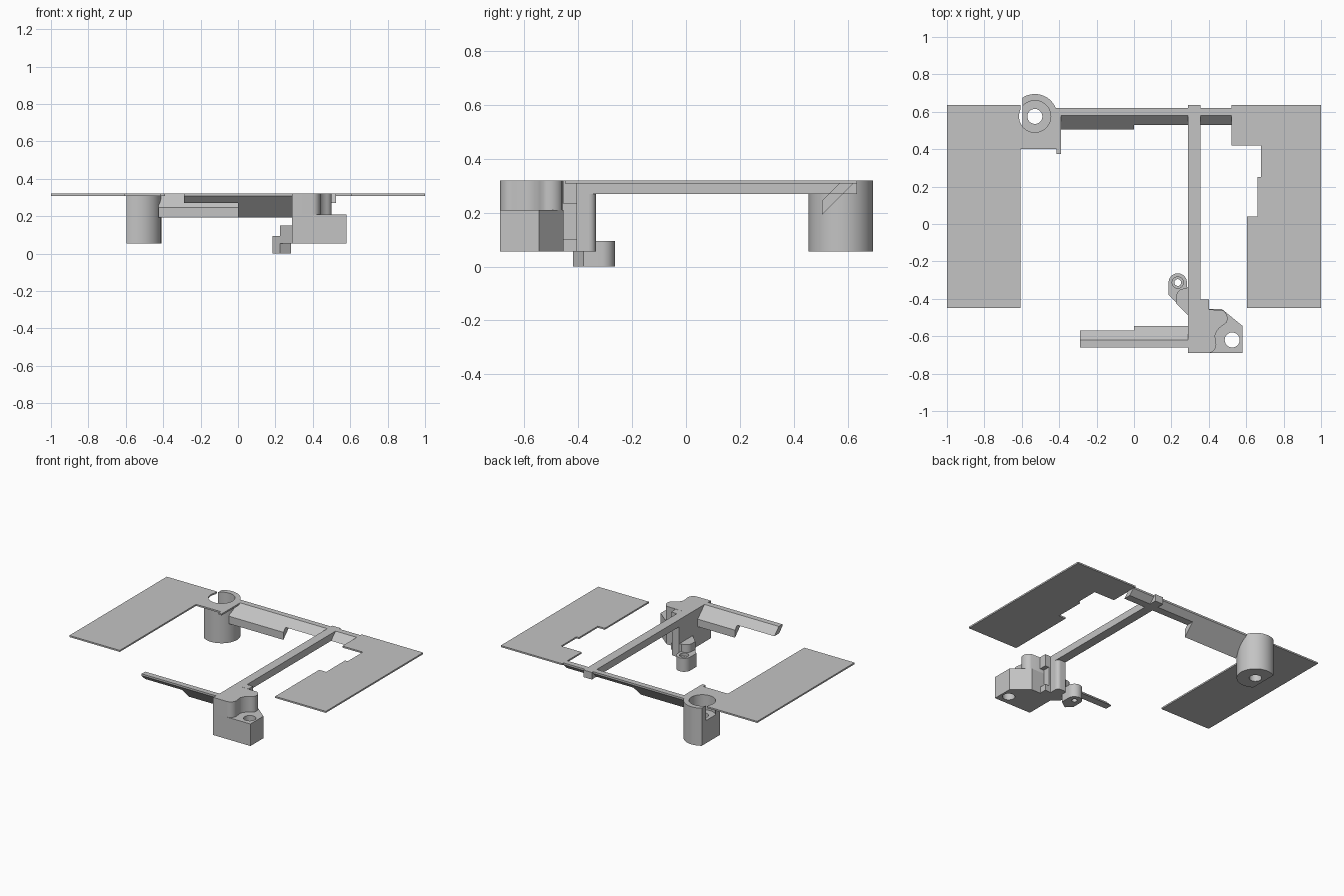
import bpy, bmesh, math
from mathutils import Vector

cube = bpy.data.objects.get("Cube")
if cube:
    bpy.data.objects.remove(cube, do_unlink=True)

grey = bpy.data.materials.new("plain_grey")
grey.use_nodes = True
grey.diffuse_color = (0.55, 0.55, 0.55, 1)
grey.node_tree.nodes["Principled BSDF"].inputs["Base Color"].default_value = (0.55, 0.55, 0.55, 1)

TOP, SHEET, BAR, BASE = 0.32, 0.309, 0.27, 0.055


def extrude(name, points, vector):
    """Solid made by sweeping a closed planar outline along a vector."""
    bm = bmesh.new()
    face = bm.faces.new([bm.verts.new(p) for p in points])
    swept = bmesh.ops.extrude_face_region(bm, geom=[face])["geom"]
    bmesh.ops.translate(bm, vec=Vector(vector),
                        verts=[v for v in swept if isinstance(v, bmesh.types.BMVert)])
    bmesh.ops.recalc_face_normals(bm, faces=bm.faces)
    mesh = bpy.data.meshes.new(name)
    bm.to_mesh(mesh)
    bm.free()
    mesh.materials.append(grey)
    obj = bpy.data.objects.new(name, mesh)
    bpy.context.collection.objects.link(obj)
    return obj


def slab(name, outline, low, high):
    return extrude(name, [(x, y, low) for x, y in outline], (0, 0, high - low))


def box(name, x0, x1, y0, y1, low, high):
    return slab(name, [(x0, y0), (x1, y0), (x1, y1), (x0, y1)], low, high)


def arc(cx, cy, r, start=0, end=360, steps=48):
    count = steps if end - start == 360 else steps + 1
    angles = [math.radians(start + (end - start) * i / steps) for i in range(count)]
    return [(cx + r * math.cos(a), cy + r * math.sin(a)) for a in angles]


def drill(obj, cx, cy, r, low, high):
    """Cut a round hole and discard the cutter."""
    cutter = slab("cutter", arc(cx, cy, r), low, high)
    cutter.hide_render = True
    mod = obj.modifiers.new("hole", 'BOOLEAN')
    mod.operation, mod.solver, mod.object = 'DIFFERENCE', 'EXACT', cutter
    select(obj)
    bpy.ops.object.modifier_apply(modifier=mod.name)
    bpy.data.objects.remove(cutter, do_unlink=True)


def select(obj):
    bpy.ops.object.select_all(action='DESELECT')
    obj.select_set(True)
    bpy.context.view_layer.objects.active = obj


def smooth(obj):
    select(obj)
    bpy.ops.object.shade_smooth_by_angle(angle=math.radians(30))


def lip(name, x0, x1, side, outer, deep):
    """Slanted guide strip, full depth or trimmed level with the bars."""
    if deep:
        profile = [(0, TOP), (0.04, TOP), (0.115, 0.245), (0.115, 0.192), (0, 0.307)]
    else:
        profile = [(0, TOP), (0.04, TOP), (0.09, BAR), (0.037, BAR), (0, 0.307)]
    return extrude(name, [(x0, side * (outer - d), z) for d, z in profile], (x1 - x0, 0, 0))


# Thin side sheets
TX, TY, BORE = -0.53, 0.575, 0.085
right_sheet = slab("right_sheet", [(-1, -0.45), (-0.607, -0.45), (-0.607, 0.4), (-0.415, 0.4),
                                   (-0.415, 0.375), (-0.39, 0.375), (-0.39, 0.58),
                                   (-0.607, 0.58), (-0.607, 0.635), (-1, 0.635)], SHEET, TOP)
drill(right_sheet, TX, TY, BORE, 0.2, 0.5)
slab("left_sheet", [(0.52, 0.635), (1, 0.635), (1, -0.45), (0.605, -0.45), (0.605, 0.04),
                    (0.66, 0.04), (0.66, 0.25), (0.68, 0.25), (0.68, 0.42), (0.52, 0.42)],
     SHEET, TOP)

# Round screw tower with a flat side and an open counterbore
tower = slab("screw_tower", [(max(x, -0.596), y) for x, y in arc(TX, TY, 0.12, steps=64)],
             BASE, TOP)
drill(tower, TX, TY, BORE, 0.215, 0.5)
drill(tower, TX, TY, 0.04, -0.1, 0.5)
smooth(tower)

# Slanted strips at the back and front
lip("back_lip_deep", -0.425, 0, 1, 0.62, True)
lip("back_lip_shallow", 0, 0.525, 1, 0.62, False)
lip("front_lip_deep", 0, 0.29, -1, 0.66, True)
lip("front_lip_shallow", -0.29, 0, -1, 0.66, False)

# Long arm joining back and front
box("long_arm", 0.29, 0.355, -0.405, 0.635, BAR, TOP)

# Corner block: low step with a screw hole, raised part with a curved edge
step = slab("corner_step", [(0.29, -0.69), (0.58, -0.69), (0.58, -0.545), (0.47, -0.455),
                            (0.29, -0.455)], BASE, 0.21)
drill(step, 0.525, -0.62, 0.04, -0.1, 0.5)
smooth(step)
curve = (arc(0.395, -0.645, 0.045, -90, 0, 8) + arc(0.52, -0.62, 0.09, 165, 115, 8)
         + arc(0.45, -0.505, 0.05, -25, 65, 8))
raised = slab("corner_raised", [(0.29, -0.69)] + curve + [(0.29, -0.455)], 0.2, TOP)
smooth(raised)

# Clip behind the block, with two catches
box("clip_column", 0.29, 0.37, -0.456, -0.405, BASE, TOP)
box("clip_upper_catch", 0.365, 0.4, -0.456, -0.405, 0.235, TOP)
box("clip_lower_catch", 0.365, 0.4, -0.456, -0.405, BASE, 0.1)
post = slab("arm_post", [(0.29, -0.406), (0.355, -0.406), (0.355, -0.36)]
            + arc(0.33, -0.36, 0.025, 0, 90, 6) + [(0.29, -0.335)], BASE, BAR + 0.001)
smooth(post)

# Small screw ear and the web holding it
ear = slab("screw_ear", arc(0.234, -0.313, 0.049, 0, 180, 24)
           + [(0.185, -0.38), (0.225, -0.42), (0.283, -0.38)], 0, 0.095)
drill(ear, 0.234, -0.313, 0.03, 0.075, 0.2)
drill(ear, 0.234, -0.313, 0.018, -0.1, 0.2)
smooth(ear)
web = slab("ear_web", [(0.291, -0.49), (0.291, -0.335)] + arc(0.27, -0.39, 0.045, 80, 190, 8)
           + [(0.225, -0.425)], BASE, 0.15)
smooth(web)
